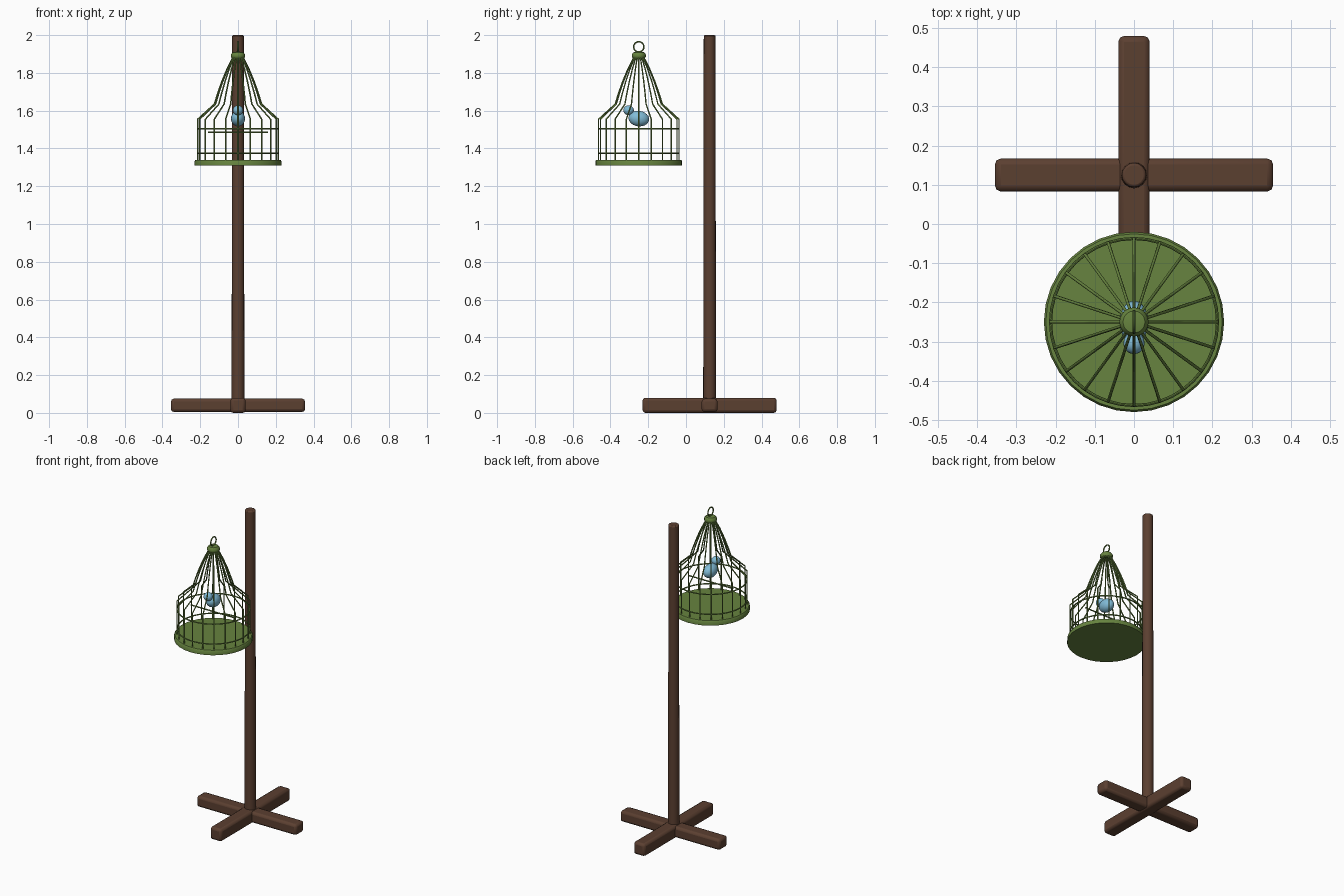
import bpy
import bmesh
from math import pi, sin, cos, radians
from mathutils import Vector

if "Cube" in bpy.data.objects:
    bpy.data.objects.remove(bpy.data.objects["Cube"])

POLE_Y = 0.125
CAGE_Y = -0.25
BARS = 20


def material(name, rgb):
    m = bpy.data.materials.new(name)
    m.use_nodes = True
    m.diffuse_color = (*rgb, 1)
    m.node_tree.nodes["Principled BSDF"].inputs["Base Color"].default_value = (*rgb, 1)
    return m


wood = material("dark_brown_wood", (0.105, 0.05, 0.03))
green = material("moss_green", (0.135, 0.23, 0.05))
blue = material("sky_blue", (0.22, 0.5, 0.68))


def finish(name, mat, bevel=0, segments=1):
    ob = bpy.context.object
    ob.name = name
    ob.data.materials.append(mat)
    bpy.ops.object.transform_apply(location=False, rotation=True, scale=True)
    if bevel:
        mod = ob.modifiers.new("Bevel", "BEVEL")
        mod.width = bevel
        mod.segments = segments
    bpy.ops.object.shade_smooth_by_angle(angle=radians(40))
    return ob


def beam(name, size, z):
    bpy.ops.mesh.primitive_cube_add(size=1, location=(0, POLE_Y, z))
    bpy.context.object.scale = size
    finish(name, wood, 0.015, 2)


def ring(name, radius, z, upright=False):
    bpy.ops.mesh.primitive_torus_add(
        major_radius=radius, minor_radius=0.004, major_segments=40, minor_segments=8,
        location=(0, CAGE_Y, z), rotation=(0, pi / 2 if upright else 0, 0))
    finish(name, green)


def ball(name, loc, size, tilt=0):
    bpy.ops.mesh.primitive_uv_sphere_add(
        segments=20, ring_count=12, radius=1, location=loc, rotation=(tilt, 0, 0))
    bpy.context.object.scale = size
    finish(name, blue)


def lathe(name, profile, steps, mat):
    bm = bmesh.new()
    verts = [bm.verts.new((r, 0, z)) for r, z in profile]
    edges = [bm.edges.new(pair) for pair in zip(verts, verts[1:])]
    bmesh.ops.spin(bm, geom=verts + edges, axis=(0, 0, 1), cent=(0, 0, 0),
                   angle=2 * pi, steps=steps)
    bmesh.ops.remove_doubles(bm, verts=bm.verts, dist=0.0001)
    bmesh.ops.recalc_face_normals(bm, faces=bm.faces)
    me = bpy.data.meshes.new(name)
    bm.to_mesh(me)
    bm.free()
    ob = bpy.data.objects.new(name, me)
    ob.location.y = CAGE_Y
    bpy.context.collection.objects.link(ob)
    bpy.ops.object.select_all(action="DESELECT")
    ob.select_set(True)
    bpy.context.view_layer.objects.active = ob
    finish(name, mat)


def wires(name, paths):
    cu = bpy.data.curves.new(name, "CURVE")
    cu.dimensions = "3D"
    cu.bevel_depth = 0.004
    cu.bevel_resolution = 1
    cu.use_fill_caps = True
    for path in paths:
        sp = cu.splines.new("POLY")
        sp.points.add(len(path) - 1)
        for p, co in zip(sp.points, path):
            p.co = (*co, 1)
        sp.use_smooth = True
    cu.materials.append(green)
    ob = bpy.data.objects.new(name, cu)
    ob.location.y = CAGE_Y
    bpy.context.collection.objects.link(ob)


# Stand: crossed feet and a slightly tapered pole
beam("foot_beam_side", (0.71, 0.084, 0.07), 0.04)
beam("foot_beam_long", (0.08, 0.71, 0.08), 0.04)
bpy.ops.mesh.primitive_cone_add(vertices=16, radius1=0.034, radius2=0.031, depth=1.97,
                                location=(0, POLE_Y, 1.015))
finish("pole", wood, 0.006, 2)

# Cage floor tray and top cap
lathe("cage_floor", [(0, 1.31), (0.23, 1.31), (0.23, 1.333), (0.225, 1.34), (0, 1.34)],
      32, green)
lathe("cage_cap", [(0, 1.87), (0.027, 1.872), (0.037, 1.884), (0.037, 1.898),
                   (0.028, 1.909), (0, 1.914)], 24, green)

# Cage bars: straight sides, a shoulder, then a bell-shaped roof
profile = [(0.213, 1.33), (0.213, 1.555), (0.125, 1.635), (0.108, 1.69), (0.085, 1.755),
           (0.058, 1.82), (0.038, 1.86), (0.025, 1.885)]
wires("cage_bars", [[Vector((r * cos(a), r * sin(a), z)) for r, z in profile]
                    for a in (2 * pi * i / BARS for i in range(BARS))])

# Hoops, hanging loop and perch
ring("lower_hoop", 0.213, 1.375)
ring("upper_hoop", 0.213, 1.503)
ring("hanging_loop", 0.027, 1.938, upright=True)
wires("perch", [[Vector((-0.16, 0, 1.485)), Vector((0.16, 0, 1.485))]])

# Bird
ball("bird_body", (0, CAGE_Y, 1.558), (0.037, 0.055, 0.041), radians(-8))
ball("bird_head", (0, -0.304, 1.602), (0.027, 0.028, 0.026))
